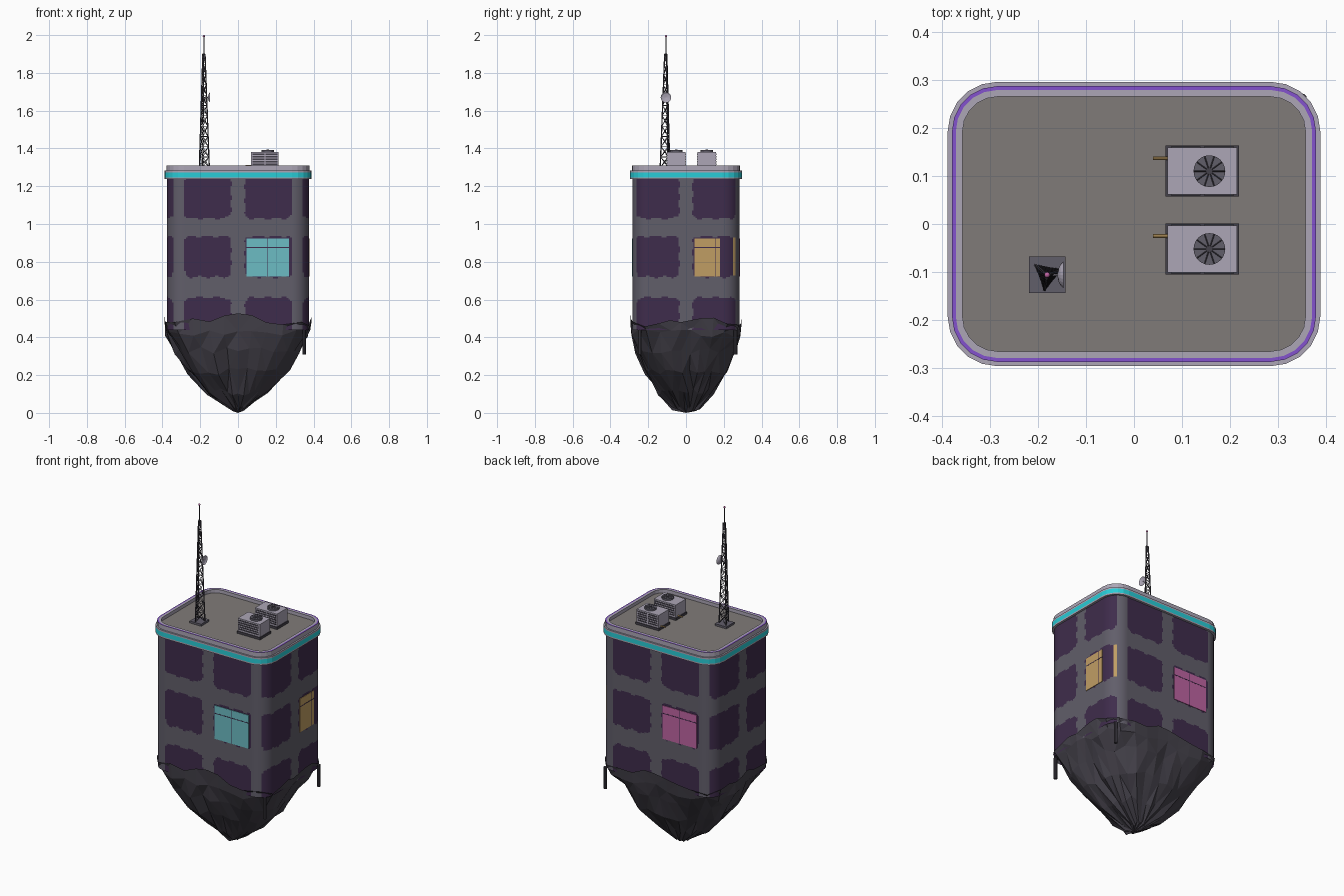
import bpy, bmesh, math, random
from mathutils import Vector, Matrix

random.seed(4)
if "Cube" in bpy.data.objects:
    bpy.data.objects.remove(bpy.data.objects["Cube"])


def material(name, *rgb):
    lin = [((c / 255 + 0.055) / 1.055) ** 2.4 for c in rgb] + [1]
    m = bpy.data.materials.new(name)
    m.use_nodes = True
    m.diffuse_color = lin
    m.node_tree.nodes["Principled BSDF"].inputs["Base Color"].default_value = lin
    return m


WALL = material("wall grey", 97, 94, 106)
GLASS = material("dark purple glass", 63, 44, 76)
CYAN = material("cyan glass", 108, 188, 196)
AMBER = material("amber glass", 192, 158, 100)
PINK = material("pink glass", 190, 100, 162)
GLOW = material("turquoise band", 40, 205, 215)
LIGHT = material("pale grey", 172, 166, 182)
ROOF = material("roof grey", 128, 123, 121)
ROCK = material("dark rock", 68, 65, 74)
VIOLET = material("violet strip", 132, 82, 205)


def finish(name, bm, mats, smooth=False):
    bmesh.ops.recalc_face_normals(bm, faces=bm.faces)
    me = bpy.data.meshes.new(name)
    bm.to_mesh(me)
    bm.free()
    for m in mats:
        me.materials.append(m)
    for p in me.polygons:
        p.use_smooth = smooth
    ob = bpy.data.objects.new(name, me)
    bpy.context.collection.objects.link(ob)
    return ob


def add_box(bm, lo, hi, mat=0):
    lo, hi = Vector(lo), Vector(hi)
    mtx = Matrix.Translation((lo + hi) / 2) @ Matrix.Diagonal((*(hi - lo), 1))
    for v in bmesh.ops.create_cube(bm, size=1, matrix=mtx)["verts"]:
        for f in v.link_faces:
            f.material_index = mat


def add_rod(bm, a, b, r, sides=4, mat=0):
    a, b = Vector(a), Vector(b)
    d = b - a
    mtx = Matrix.Translation((a + b) / 2) @ d.to_track_quat("Z", "Y").to_matrix().to_4x4()
    new = bmesh.ops.create_cone(bm, cap_ends=True, segments=sides, radius1=r, radius2=r,
                                depth=d.length, matrix=mtx)["verts"]
    for v in new:
        for f in v.link_faces:
            f.material_index = mat


HX, HY, RAD = 0.375, 0.283, 0.09


def outline(off, corner, step=None):
    """Rounded rectangle, grown by off; step subdivides the straight sides."""
    pts = []
    cx, cy = HX - RAD, HY - RAD
    for k, (sx, sy) in enumerate([(1, 1), (-1, 1), (-1, -1), (1, -1)]):
        for i in range(corner + 1):
            a = (k + i / corner) * math.pi / 2
            pts.append(Vector((sx * cx + (RAD + off) * math.cos(a),
                               sy * cy + (RAD + off) * math.sin(a))))
    if not step:
        return pts
    fine = []
    for p, q in zip(pts, pts[1:] + pts[:1]):
        n = max(1, round((q - p).length / step))
        fine += [p.lerp(q, i / n) for i in range(n)]
    return fine


def skin(bm, rings, rule):
    """Join closed rings with quads; rule(face, level) gives the material."""
    loops = [[bm.verts.new(p) for p in ring] for ring in rings]
    n = len(loops[0])
    for lev, (lo, hi) in enumerate(zip(loops, loops[1:])):
        for i in range(n):
            j = (i + 1) % n
            f = bm.faces.new((lo[i], lo[j], hi[j], hi[i]))
            f.material_index = rule(f, lev)
    return loops


# Walls with worn, wavy window openings
ROWS = [(0.36, 0.61), (0.72, 0.935), (1.03, 1.26)]


def wall_rule(f, lev):
    c = f.calc_center_median()
    side = abs(c.x) > 0.342 and abs(c.y) < 0.266
    if side:
        u, lo, hi = c.y, 0.036, 0.265
    else:
        u, lo, hi = c.x, 0.038, 0.285
    wob = 0.004 * math.sin(c.z * 90 + u * 20)
    du = abs(abs(u) - (lo + hi) / 2) / ((hi - lo) / 2 + wob)
    if side and c.x > 0 and c.y > 0.252 and 0.725 < c.z < 0.925:
        return 2
    for z0, z1 in ROWS:
        wz = 0.005 * math.sin(u * 70 + z0 * 9)
        dz = abs(c.z - (z0 + z1) / 2) / ((z1 - z0) / 2 + wz)
        if du ** 9 + dz ** 9 < 1:
            return 1
    return 0


bm = bmesh.new()
base = outline(0, 14, 0.009)
levels = [0.44 + 0.008 * i for i in range(102)]
skin(bm, [[(p.x, p.y, z) for p in base] for z in levels], wall_rule)
finish("walls", bm, [WALL, GLASS, AMBER], True)


# Lit windows with dark glazing lines
def lit_window(name, mat, axis, sign, lo, hi, split):
    bm = bmesh.new()
    face = HX if axis == 0 else HY

    def plate(u0, u1, z0, z1, thick, m):
        d = sorted((sign * (face - 0.002), sign * (face + thick)))
        a, b = ((d[0], u0, z0), (d[1], u1, z1)) if axis == 0 else ((u0, d[0], z0), (u1, d[1], z1))
        add_box(bm, a, b, m)
    plate(lo, hi, 0.722, 0.922, 0.003, 0)
    plate(split - 0.002, split + 0.002, 0.722, 0.922, 0.004, 1)
    plate(lo, hi, 0.873, 0.877, 0.004, 1)
    finish(name, bm, [mat, GLASS])


lit_window("front_lit_window", CYAN, 1, -1, 0.045, 0.27, 0.155)
lit_window("back_lit_window", PINK, 1, 1, -0.27, -0.045, -0.155)
lit_window("side_lit_window", AMBER, 0, 1, 0.045, 0.18, 0.155)

# Cornice, glowing band and parapet swept round the outline
profile = [(0, 1.238, 0), (0.013, 1.238, 0), (0.013, 1.247, 1), (0.013, 1.273, 0),
           (0.013, 1.283, 0), (0.004, 1.283, 0), (0.004, 1.31, 2), (-0.004, 1.31, 0),
           (-0.018, 1.31, 0), (-0.018, 1.288, 0)]
bm = bmesh.new()
skin(bm, [[(p.x, p.y, z) for p in outline(o, 5)] for o, z, m in profile],
     lambda f, lev: profile[lev][2])
finish("parapet", bm, [LIGHT, GLOW, VIOLET])
bm = bmesh.new()
bm.faces.new([bm.verts.new((p.x, p.y, 1.29)) for p in outline(-0.016, 5)])
finish("roof_deck", bm, [ROOF])

# Craggy rock underneath
N = 34
ridge = [random.uniform(-1, 1) for _ in range(N)]
rock_profile = [(0.49, 0.388, 0.294, 8), (0.42, 0.376, 0.284, 6), (0.33, 0.322, 0.26, 4),
                (0.22, 0.262, 0.215, 3), (0.11, 0.16, 0.145, 2.4), (0.025, 0.035, 0.075, 2)]
rings = []
for lev, (z, rx, ry, n) in enumerate(rock_profile):
    ring = []
    for i in range(N):
        a = 2 * math.pi * (i + 0.5) / N
        c, s = math.cos(a), math.sin(a)
        r = (abs(c) ** n + abs(s) ** n) ** (-1 / n)
        dz = random.uniform(-0.02, 0.02) if lev < 5 else random.uniform(-0.015, 0.01)
        if lev == 0:
            dz = random.uniform(-0.015, 0.04) * (1.6 - r) / 0.6 - 0.04 * (r - 1) / 0.4
        elif lev < 5:
            r *= 1 + 0.06 * ridge[(i + lev // 2) % N] * min(lev - 0.5, 2) / 2 + random.uniform(-0.02, 0.02)
        ring.append((rx * r * c, ry * r * s, z + dz))
    rings.append(ring)
bm = bmesh.new()
loops = skin(bm, rings, lambda f, lev: 0)
tip = bm.verts.new((0, 0, 0))
for i in range(N):
    bm.faces.new((loops[-1][i], loops[-1][(i + 1) % N], tip))
bmesh.ops.triangulate(bm, faces=bm.faces, quad_method="SHORT_EDGE")
finish("rock_base", bm, [ROCK])

# Broken drain pipes hanging below the walls
for name, y in (("front_drain_pipe", -0.245), ("back_drain_pipe", 0.262)):
    bm = bmesh.new()
    add_rod(bm, (0.35, y, 0.31), (0.35, y, 0.44), 0.01, 10)
    finish(name, bm, [ROCK])

# Rooftop cooling units
for name, y in (("front_cooler", -0.052), ("back_cooler", 0.11)):
    bm = bmesh.new()
    add_box(bm, (0.066, y - 0.053, 1.288), (0.219, y + 0.053, 1.304), 1)
    add_box(bm, (0.07, y - 0.049, 1.304), (0.215, y + 0.049, 1.38), 0)
    for s in (-1, 1):
        for i in range(5):
            z = 1.313 + i * 0.013
            ya, yb = sorted((y + s * 0.048, y + s * 0.051))
            for x0 in (0.077, 0.146):
                add_box(bm, (x0, ya, z), (x0 + 0.062, yb, z + 0.007), 1)
    add_rod(bm, (0.157, y, 1.38), (0.157, y, 1.391), 0.033, 24, 2)
    add_rod(bm, (0.157, y, 1.39), (0.157, y, 1.394), 0.007, 12, 1)
    for i in range(10):
        a = i * math.pi / 5
        d = Vector((math.cos(a), math.sin(a), 0)) * 0.032
        add_rod(bm, (0.157, y, 1.391), Vector((0.157, y, 1.391)) + d, 0.0012, 4, 1)
    add_rod(bm, (0.04, y + 0.027, 1.309), (0.072, y + 0.027, 1.309), 0.004, 8, 3)
    finish(name, bm, [LIGHT, ROCK, WALL, AMBER])

# Lattice mast
CX, CY, TOP = -0.181, -0.106, 1.9
bm = bmesh.new()
add_box(bm, (CX - 0.038, CY - 0.038, 1.288), (CX + 0.038, CY + 0.038, 1.302), 1)


def leg(k, t):
    a = math.radians(20 + 120 * k)
    r = 0.031 * (1 - t) + 0.007 * t
    return Vector((CX + r * math.cos(a), CY + r * math.sin(a), 1.3 + (TOP - 1.3) * t))


STEPS = 11
for k in range(3):
    add_rod(bm, leg(k, 0), leg(k, 1), 0.0034, 6)
    for i in range(STEPS):
        t0, t1 = i / STEPS, (i + 1) / STEPS
        add_rod(bm, leg(k, t0), leg(k + 1, t1), 0.0018)
        add_rod(bm, leg(k + 1, t0), leg(k, t1), 0.0018)
        add_rod(bm, leg(k, t1), leg(k + 1, t1), 0.0018)
add_rod(bm, (CX, CY, TOP - 0.03), (CX, CY, 1.99), 0.0028, 6)
finish("lattice_mast", bm, [ROCK, WALL])

bm = bmesh.new()
bmesh.ops.create_icosphere(bm, subdivisions=2, radius=0.006,
                           matrix=Matrix.Translation((CX, CY, 1.994)))
finish("mast_beacon", bm, [PINK], True)

# Small dish facing the side
bm = bmesh.new()
rings = [[(CX + 0.022 + x, CY + r * math.cos(a), 1.67 + r * math.sin(a))
          for a in [i * math.pi / 10 for i in range(20)]]
         for x, r in ((0, 0.004), (0.002, 0.014), (0.006, 0.022), (0.012, 0.028),
                      (0.011, 0.026), (0.007, 0.02), (0.004, 0.004))]
loops = skin(bm, rings, lambda f, lev: 0)
bm.faces.new(loops[0])
bm.faces.new(loops[-1])
add_rod(bm, (CX, CY, 1.67), (CX + 0.03, CY, 1.67), 0.0025, 6)
finish("mast_dish", bm, [LIGHT])
